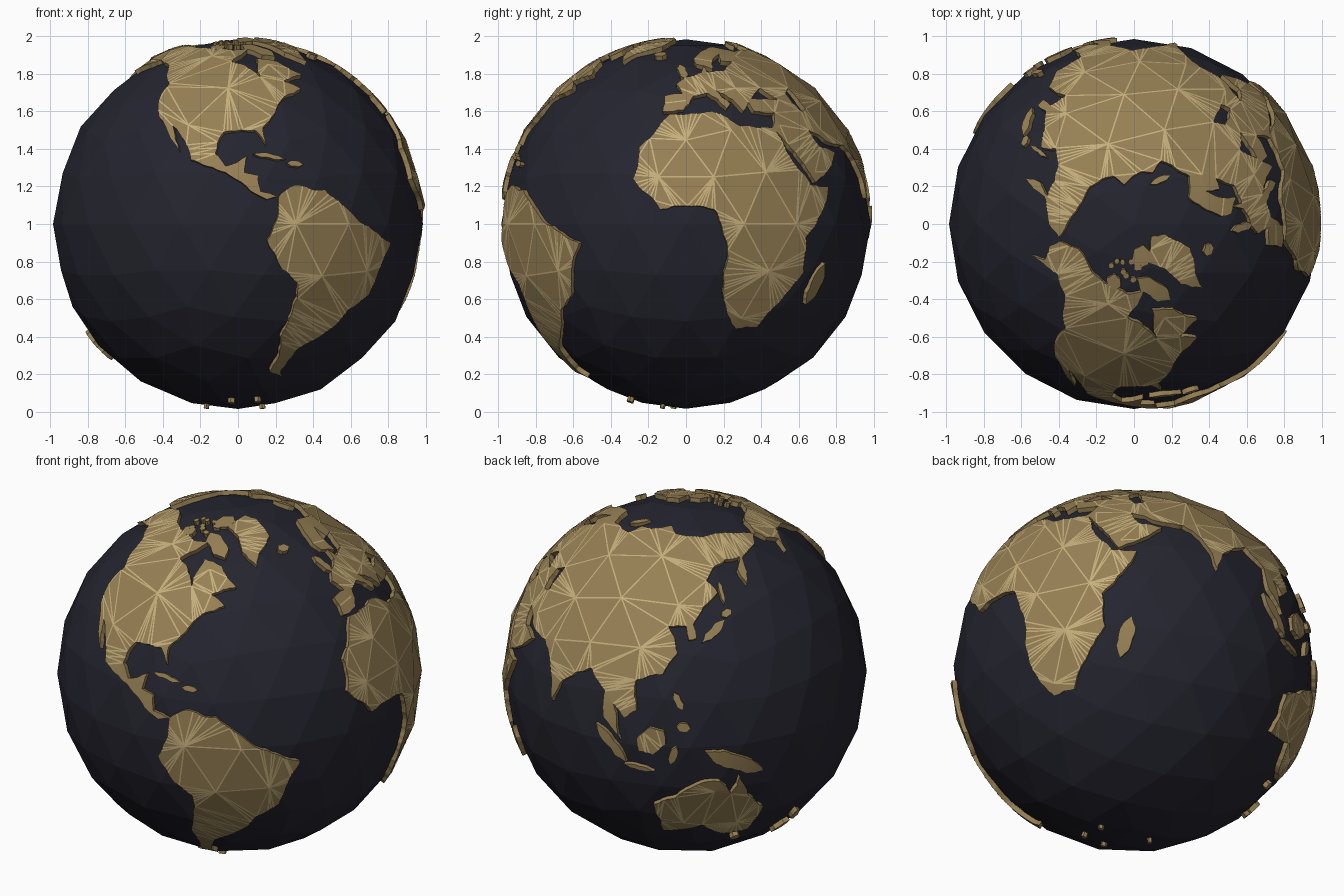
import bpy, bmesh, math, random
from mathutils import Vector
from mathutils.geometry import delaunay_2d_cdt

if "Cube" in bpy.data.objects:
    bpy.data.objects.remove(bpy.data.objects["Cube"])

random.seed(4)
R_OCEAN, R_LAND, R_BASE = 0.985, 1.0, 0.973
CENTRE = Vector((0, 0, 1))


def material(name, rgb):
    m = bpy.data.materials.new(name)
    m.diffuse_color = (*rgb, 1)
    m.use_nodes = True
    m.node_tree.nodes["Principled BSDF"].inputs["Base Color"].default_value = m.diffuse_color
    return m


OCEAN = material("dark_navy", (0.018, 0.018, 0.029))
LAND = material("tan_land", (0.305, 0.215, 0.089))
SEAM = material("pale_tan_seam", (0.56, 0.43, 0.2))


def direction(lon, lat):
    a, b = math.radians(lon), math.radians(lat)
    return Vector((math.cos(b) * math.cos(a), math.cos(b) * math.sin(a), math.sin(b)))


def rough(a, b):
    """Ragged coast from a to b: midpoints pushed sideways, again and again."""
    d = (b - a).length
    if d < 0.035:
        return [a]
    m = (a + b).normalized()
    m = (m + a.cross(b).normalized() * d * random.uniform(-0.08, 0.08)).normalized()
    return rough(a, m) + rough(m, b)


def coast(corners):
    return [p for a, b in zip(corners, corners[1:] + corners[:1]) for p in rough(a, b)]


def inside(p, segments):
    hit = False
    for a, b in segments:
        if (a.y > p.y) != (b.y > p.y) and p.x < a.x + (p.y - a.y) * (b.x - a.x) / (b.y - a.y):
            hit = not hit
    return hit


def plate(name, loops):
    """Raised land: loops plus sphere points, triangulated on the sphere and given thickness."""
    middle = sum((v for l in loops for v in l), Vector()).normalized()
    turn = middle.rotation_difference(Vector((0, 0, 1)))

    def flat(v):
        w = turn @ v
        return Vector((w.x, w.y)) / (1 + w.z)

    def lift(p):
        s = p.x * p.x + p.y * p.y
        return turn.inverted() @ (Vector((2 * p.x, 2 * p.y, 1 - s)) / (1 + s))

    pts, edges = [], []
    for l in loops:
        k = len(pts)
        pts += [flat(v) for v in l]
        edges += [(k + i, k + (i + 1) % len(l)) for i in range(len(l))]
    segments = [(pts[a], pts[b]) for a, b in edges]
    shore = list(pts)
    for g in grid:
        if g.dot(middle) > -0.3:
            p = flat(g)
            if inside(p, segments) and min((p - s).length for s in shore) > 0.015:
                pts.append(p)
    verts, _, faces = delaunay_2d_cdt(pts, edges, [], 0, 1e-6)[:3]
    faces = [f for f in faces if inside(sum((verts[i] for i in f), Vector((0, 0))) / 3, segments)]

    bm = bmesh.new()
    dirs = [lift(v) for v in verts]
    top = [bm.verts.new(CENTRE + d * R_LAND) for d in dirs]
    low = [bm.verts.new(CENTRE + d * R_BASE) for d in dirs]
    uses = {}
    for f in faces:
        bm.faces.new([top[i] for i in f])
        bm.faces.new([low[i] for i in reversed(f)])
        for i in range(3):
            e = (f[i], f[(i + 1) % 3])
            uses.setdefault(frozenset(e), []).append(e)
    for es in uses.values():
        if len(es) == 1:
            a, b = es[0]
            bm.faces.new([top[b], top[a], low[a], low[b]])
    bmesh.ops.recalc_face_normals(bm, faces=bm.faces[:])
    # pale strips along the long facet edges
    for es in uses.values():
        a, b = (dirs[i] for i in es[0])
        if len(es) == 2 and (b - a).length > 0.1:
            s = (b - a).cross(a + b).normalized() * 0.004
            quad = [CENTRE + v * (R_LAND + 0.0015) for v in (a - s, a + s, b + s, b - s)]
            bm.faces.new([bm.verts.new(v) for v in quad]).material_index = 1
    bmesh.ops.delete(bm, geom=[v for v in bm.verts if not v.link_faces], context='VERTS')
    mesh = bpy.data.meshes.new(name)
    bm.to_mesh(mesh)
    bm.free()
    mesh.materials.append(LAND)
    mesh.materials.append(SEAM)
    bpy.context.collection.objects.link(bpy.data.objects.new(name, mesh))


def landmass(name, *outlines):
    plate(name, [coast([direction(*p) for p in o]) for o in outlines])


def island(name, lon1, lat1, lon2, lat2, width):
    """Tapered ragged island between two tips."""
    a, b = direction(lon1, lat1), direction(lon2, lat2)
    side = a.cross(b).normalized() * width / 2
    near, far = a.lerp(b, 0.25), a.lerp(b, 0.75)
    plate(name, [coast([p.normalized() for p in (a, near - side, far - side, b, far + side, near + side)])])


# ocean ball
bpy.ops.mesh.primitive_ico_sphere_add(subdivisions=3, radius=R_OCEAN, location=CENTRE)
ball = bpy.context.object
ball.name = "ocean"
ball.data.materials.append(OCEAN)
grid = [v.co.normalized() for v in ball.data.vertices]

# continents: main corners as (longitude, latitude)
landmass("africa", [
    (-6, 36), (10, 37), (20, 31.5), (32.5, 31), (37, 20), (43, 12), (51, 11.5), (40, -4), (40.6, -15), (35, -22),
    (27, -33.5), (18.5, -34), (12, -17), (13, -8), (9, 4.3), (-8, 4.4), (-17, 14), (-16, 24), (-10, 31)])
europe = [
    (32.5, 31), (36, 36.5), (27, 37), (26, 40.5), (22.5, 37), (19.5, 41.5), (13, 45.5), (18, 40), (16, 38), (9, 44.3),
    (3, 43), (-1, 37.5), (-9, 37), (-9, 43.2), (-1.5, 44), (-4.5, 48.3), (8, 54), (10, 57.5), (11, 54.2), (21, 55),
    (29, 60), (22, 60.5), (25, 65.3), (17.5, 61.5), (14.5, 55.6), (6, 58.5), (5, 62), (14, 68), (26, 71), (41, 67)]
asia = [
    (67, 68.5), (70, 73), (81, 73.5), (104, 77.5), (113, 73.8), (140, 72), (180, 69), (-170, 66), (180, 63),
    (163, 60), (157, 51), (156, 57), (162, 61), (142, 59.2), (136, 54.5), (140.5, 50), (128, 40), (129, 35.5),
    (126, 35), (125, 39.5), (118, 39.3), (122, 31), (117, 24), (108, 21.5), (109, 12), (105, 9), (101, 13),
    (104, 1.5), (98, 8), (97.5, 16.5), (91, 22.5), (80.5, 15.5), (77.5, 8), (73, 20), (67, 25), (57, 26),
    (49, 30), (52, 24.2), (59.5, 22.5), (45, 12.8), (35, 28)]
landmass("eurasia", europe + asia, [(28, 42), (41, 41.5), (35, 46.5)], [(50, 37), (54, 38), (52, 46.5), (47.5, 44)])
landmass("north_america", [
    (-167, 66), (-156.5, 71), (-128, 70), (-96, 68), (-82, 69), (-94, 60), (-82, 55), (-79, 51.5), (-78, 62),
    (-65, 60), (-56, 52.5), (-68, 49.5), (-61, 46), (-70, 43), (-76, 36), (-81, 31), (-80.5, 25.3), (-84, 30),
    (-95, 29.3), (-97.5, 22), (-94, 18), (-87, 21.3), (-88, 16), (-83.5, 15), (-83, 10), (-77.3, 8.5),
    (-81, 7.5), (-94, 16), (-105.5, 20), (-114, 31.5), (-110, 23), (-120.5, 34.5), (-124.3, 42), (-123.5, 48.5),
    (-134, 58), (-147, 60.8), (-163, 54.8), (-158, 59), (-165, 62)])
landmass("south_america", [
    (-77.3, 8.4), (-72, 12), (-62, 10.6), (-50, 1), (-35, -6), (-39, -14), (-41, -22), (-48.5, -27), (-57, -37),
    (-65, -42), (-68.5, -51), (-66, -55), (-74, -52), (-73.5, -37), (-70.3, -18.5), (-76, -14), (-81, -5), (-77.5, 4)])
landmass("australia", [
    (114, -22), (122, -18), (131, -12), (136, -12.2), (140, -17.6), (142.4, -11), (146, -19), (153, -26),
    (150, -37.5), (140, -37.8), (131, -31.5), (116, -35)])
landmass("greenland", [(-72, 78), (-35, 83.5), (-18, 80), (-23, 71), (-43, 60), (-52, 66), (-55, 73)])

# larger islands: two tips and a width
island("madagascar", 49.5, -12, 45, -25.5, 0.075)
island("britain", -4, 58.5, 0, 50.7, 0.045)
island("iceland", -24, 65, -14, 65, 0.05)
island("baffin_island", -64, 63, -87, 73, 0.09)
island("ellesmere_island", -84, 76, -66, 83, 0.09)
island("victoria_island", -117, 71, -102, 70, 0.07)
island("arctic_ridge_island", 53, 71, 68, 76.8, 0.03)
island("cuba", -85, 22, -74.3, 20.2, 0.025)
island("hispaniola", -74, 19, -68.5, 18.5, 0.03)
island("sumatra", 95.3, 5.6, 106, -6, 0.055)
island("java", 105, -6.7, 115, -8.3, 0.025)
island("borneo", 110, -1.5, 118, 6, 0.13)
island("sulawesi", 120, -5.5, 122, 1, 0.04)
island("new_guinea", 131, -1, 150.5, -10.3, 0.085)
island("luzon", 121, 18.5, 124, 12.8, 0.04)
island("mindanao", 122, 7.5, 126.5, 7, 0.05)
island("honshu", 131, 34, 141.5, 41, 0.045)
island("hokkaido", 140.3, 42, 145, 43.8, 0.04)
island("sakhalin", 142.5, 46, 142.8, 54.2, 0.022)
island("tasmania", 145, -41, 147.5, -43.5, 0.05)
island("northern_twin_island", 173, -35, 176, -41.3, 0.05)
island("southern_twin_island", 173.5, -41, 167.5, -46.5, 0.045)

# small islands scattered in the arctic channels and off the south pole
for k in range(10):
    lon, lat = -122 + 4 * k, 75 + 3 * math.sin(2.4 * k)
    island(f"arctic_islet_{k}", lon, lat, lon + 7, lat + 0.6, 0.03)
for k, (lon, lat) in enumerate([(-74, -71), (-100, -72), (-47, -79), (-162, -79)]):
    island(f"polar_islet_{k}", lon, lat, lon + 7, lat - 1, 0.03)
